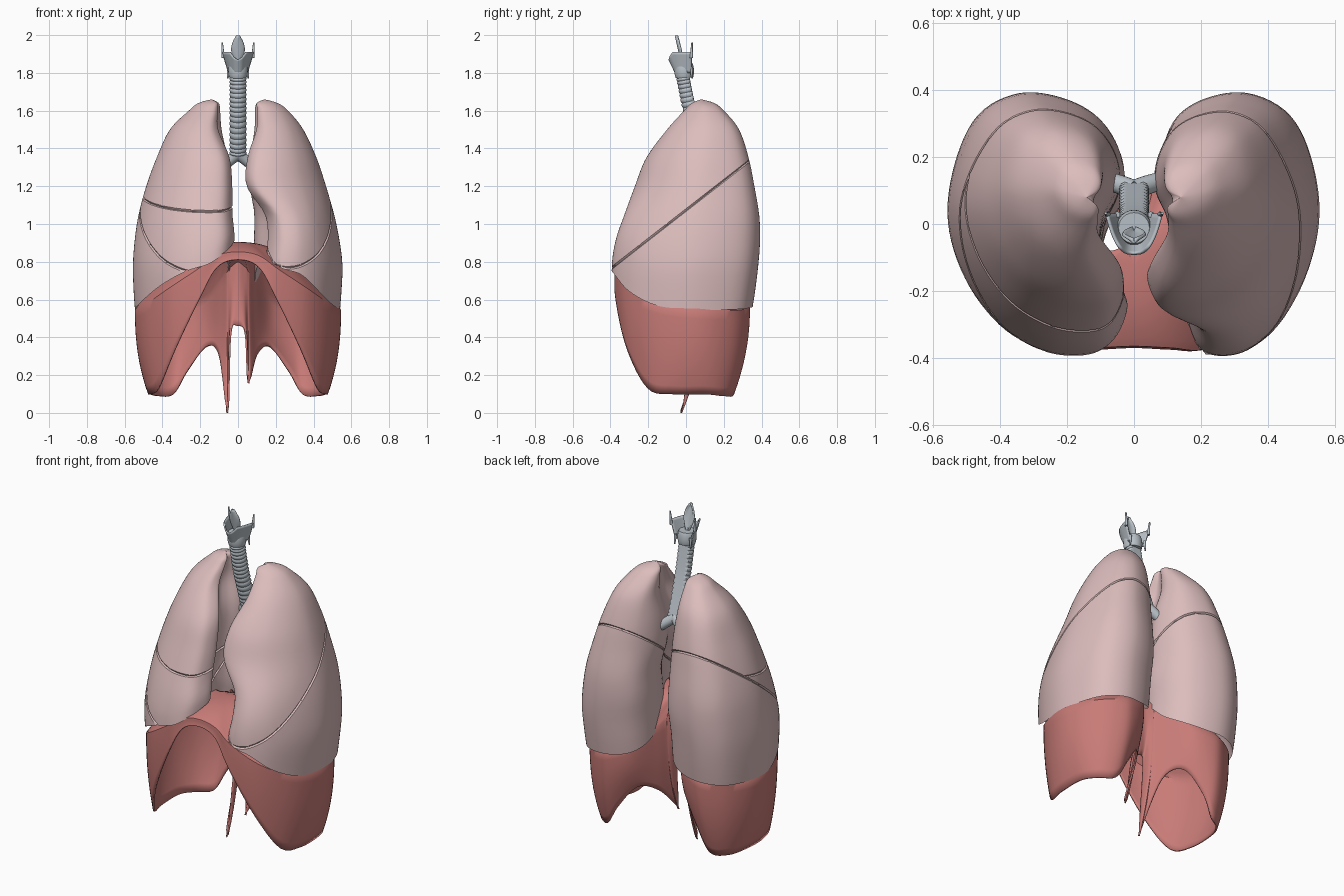
import bpy, bmesh, math
from mathutils import Vector

cube = bpy.data.objects.get("Cube")
if cube:
    bpy.data.objects.remove(cube, do_unlink=True)

def material(name, rgb):
    m = bpy.data.materials.new(name)
    m.use_nodes = True
    m.diffuse_color = (*rgb, 1)
    m.node_tree.nodes["Principled BSDF"].inputs["Base Color"].default_value = (*rgb, 1)
    return m

PINK = material("lung pink", (.72, .51, .51))
RED = material("muscle red", (.58, .2, .185))
GREY = material("cartilage grey", (.5, .55, .59))
parts = []

def spline(points, n, closed=False):
    """Smooth curve through points of any dimension, n samples per span."""
    p = [Vector(q) for q in points]
    count, out = len(p), []
    get = (lambda i: p[i % count]) if closed else (lambda i: p[max(0, min(count - 1, i))])
    for i in range(count if closed else count - 1):
        a, b, c, d = (get(i + k) for k in (-1, 0, 1, 2))
        for t in (k / n for k in range(n)):
            out.append((b * 2 + (c - a) * t + (a * 2 - b * 5 + c * 4 - d) * t * t
                        + (b * 3 - a - c * 3 + d) * t ** 3) * .5)
    return out if closed else out + [p[-1]]

def loft(rows, wrap=True):
    """Bmesh skin over rows of points; collapsed rows become poles."""
    bm = bmesh.new()
    grid = [[bm.verts.new(p) for p in row] for row in rows]
    n = len(rows[0])
    for a, b in zip(grid, grid[1:]):
        for i in range(n if wrap else n - 1):
            j = (i + 1) % n
            bm.faces.new((a[i], a[j], b[j], b[i]))
    bmesh.ops.remove_doubles(bm, verts=bm.verts, dist=1e-5)
    bmesh.ops.recalc_face_normals(bm, faces=bm.faces)
    return bm

def finish(bm, name, mat, thickness=0):
    mesh = bpy.data.meshes.new(name)
    bm.to_mesh(mesh)
    bm.free()
    mesh.materials.append(mat)
    ob = bpy.data.objects.new(name, mesh)
    bpy.context.collection.objects.link(ob)
    if thickness:
        mod = ob.modifiers.new("thickness", 'SOLIDIFY')
        mod.thickness, mod.offset = thickness, 0
    parts.append(ob)

def tube(name, path, radius, span=8, back=1, sides=24):
    """Swept cartilage tube; radius is a function of 0..1, back trims its rear."""
    pts = spline(path, span)
    rows = []
    for i, p in enumerate(pts):
        t = (pts[min(i + 1, len(pts) - 1)] - pts[max(i - 1, 0)]).normalized()
        a = t.cross(Vector((0, 1, 0))).normalized()
        b = a.cross(t)
        r = radius(i / (len(pts) - 1))
        turn = [math.tau * k / sides for k in range(sides)]
        rows.append([p + a * r * math.cos(w) + b * min(r * math.sin(w), back) for w in turn])
    finish(loft([[pts[0]] * sides] + rows + [[pts[-1]] * sides]), name, GREY)

def dome(ring, centre, steps, power):
    """Rings that close a loop of points upward to a rounded peak."""
    for s in (k / steps for k in range(1, steps + 1)):
        yield [Vector((*p.lerp(centre, s).xy, p.z + (centre.z - p.z) * (1 - (1 - s) ** power)))
               for p in ring]

# Lungs: one plan outline (inner to outer, front to back) stretched at each level
OUTLINE = [(0, .16), (.08, .04), (.22, 0), (.45, .02), (.7, .12), (.9, .3), (1, .52), (.96, .74), (.83, .92),
           (.6, 1), (.34, .98), (.13, .9), (.01, .76), (0, .6), (.11, .45), (.14, .32), (.06, .23)]
BACK_RIM = [.55, .545, .55, .56, .57, .6, .66, .77, .87]
LEFT_RIM = [.82, .79, .76, .73, .64, .57] + BACK_RIM + [.87, .85]
RIGHT_RIM = [.91, .85, .79, .75, .68, .6] + BACK_RIM + [.9, .92]
# height, front edge and back edge in y
DEPTH = [(.5, -.37, .34), (.62, -.385, .36), (.78, -.392, .38), (.92, -.37, .39), (1.05, -.325, .385),
         (1.2, -.27, .36), (1.35, -.21, .33), (1.5, -.1, .28), (1.6, -.01, .2), (1.64, .03, .15), (1.66, .08, .08)]
# inner front, inner back and outer x at the same heights
LEFT_X = [(.2, .07, .535), (.18, .06, .545), (.16, .06, .552), (.18, .05, .535), (.16, .06, .508), (.04, .08, .465),
          (.045, .08, .415), (.1, .085, .345), (.105, .085, .265), (.1, .1, .21), (.14, .14, .14)]
RIGHT_X = [(.06, .05, .54), (.05, .05, .55), (.04, .05, .555), (.015, .04, .545), (.025, .05, .525), (.025, .06, .485),
           (.04, .07, .43), (.11, .08, .36), (.11, .09, .26), (.11, .1, .21), (.14, .14, .14)]
TILT = Vector((0, -.56, .72)).normalized()
HORIZONTAL = (Vector((0, -.3, 1.07)), Vector((0, -.2, 1)).normalized())

def groove(bm, co, no, keep=lambda p: True, width=.006, depth=.008):
    """Cut a narrow valley where a fissure plane meets the surface."""
    for off in (-width, 0, width):
        faces = [f for f in bm.faces if keep(f.calc_center_median())]
        geom = set(faces)
        for f in faces:
            geom.update(f.edges, f.verts)
        bmesh.ops.bisect_plane(bm, geom=list(geom), dist=1e-5, plane_co=co + no * off, plane_no=no)
    bm.normal_update()
    valley = [v for v in bm.verts if abs((v.co - co).dot(no)) < 1e-4 and keep(v.co)]
    for v in valley:
        v.co -= v.normal * depth

def lung(name, side, rim, widths, oblique, rows=36):
    levels = spline([(*d, *w) for d, w in zip(DEPTH, widths)], 8)

    def place(u, v, z):
        a, b = next((p for p in zip(levels, levels[1:]) if z <= p[1][0]), levels[-2:])
        _, yf, yb, xf, xb, xo = a.lerp(b, max(0, min(1, (z - a[0]) / (b[0] - a[0]))))
        xi = xf + (xb - xf) * v
        return Vector((side * (xi + u * (xo - xi)), yf + v * (yb - yf), z))

    plan = spline([(*o, z) for o, z in zip(OUTLINE, rim)], 6, True)
    top = DEPTH[-1][0]
    skin = [[place(u, v, z + (top - z) * (1 - (1 - k / rows) ** 2)) for u, v, z in plan]
            for k in range(rows + 1)]
    # hollow base that sits over the diaphragm
    base = list(dome(skin[0], Vector((side * .31, 0, .96)), 9, 2.5))
    bm = loft(base[::-1] + skin)
    groove(bm, oblique, TILT)
    if side < 0:
        groove(bm, *HORIZONTAL, lambda p: (p - oblique).dot(TILT) > .006)
    finish(bm, name, PINK)

lung("left_lung", 1, LEFT_RIM, LEFT_X, Vector((0, -.39, .77)))
lung("right_lung", -1, RIGHT_RIM, RIGHT_X, Vector((0, -.39, .74)))

# Diaphragm: lower margin and shoulder outline, then a closed dome
def half_margin(tip, y):
    return [(0, -.365, .81, 0, -.36, .85), (.11, -.37, .77, .11, -.365, .83), (.2, -.37, .61, .21, -.37, .76),
            (.33, -.31, .34, .36, -.315, .66), (.42, -.2, .13, .475, -.185, .58), (.465, -.07, .1, .535, -.02, .55),
            (.465, .1, .1, .53, .12, .54), (.42, .2, .09, .46, .25, .54), (.34, .25, .1, .36, .32, .55),
            (.27, .26, .22, .28, .33, .56), (.17, .22, .35, .17, .28, .6), (.1, .12, .31, .09, .16, .7),
            (.064, y, tip, .06, .11, .74), (.052, y, tip, .05, .1, .76), (.04, .03, .42, .03, .09, .78),
            (0, .04, .46, 0, .08, .8)]

mirrored = [(-a, b, c, -d, e, f) for a, b, c, d, e, f in half_margin(.04, -.015)[-2:0:-1]]
loop = spline(half_margin(.18, 0) + mirrored, 6, True)
sheet = []
for t in (k / 10 for k in range(11)):
    ease = 1 - (1 - t) ** 2.3
    sheet.append([Vector((a + (d - a) * ease, b + (e - b) * ease, c + (f - c) * t))
                  for a, b, c, d, e, f in loop])
sheet += dome(sheet[-1], Vector((0, -.13, .9)), 20, 2.2)
muscle = loft(sheet)

# Round opening for the great vein, its rim snapped to a circle
opening, reach = Vector((-.07, -.03)), .05
inside = [f for f in muscle.faces if f.calc_center_median().z > .7
          and (f.calc_center_median().xy - opening).length < reach]
rim = {v for f in inside for v in f.verts if any(g not in inside for g in v.link_faces)}
bmesh.ops.delete(muscle, geom=inside, context='FACES')
for v in rim:
    v.co.xy = opening + (v.co.xy - opening).normalized() * reach
finish(muscle, "diaphragm", RED, .01)

# Windpipe with cartilage rings, its branches, and the voice box
fork = (0, .1, 1.37)
tube("trachea", [(0, -.01, 1.79), (0, .03, 1.6), fork],
     lambda t: .041 + .004 * abs(math.sin(math.pi * 18 * t)), span=72, back=.026)
tube("cricoid_ring", [(0, -.008, 1.775), (0, -.012, 1.85)], lambda t: .046 + .006 * math.sin(math.pi * t))
for side, label in ((1, "left"), (-1, "right")):
    tube(label + "_bronchus", [fork, (side * .05, .12, 1.33), (side * .16, .15, 1.24)], lambda t: .031 - .006 * t)
    for i, (y, z) in enumerate([(.05, 1.3), (.1, 1.2), (.18, 1.22)]):
        tube(f"{label}_branch_{i}", [(side * .08, .13, 1.3), (side * .14, y, z)], lambda t: .016, sides=12)
    for part, x, z, tip in (("upper", .078, 1.88, 1.96), ("lower", .05, 1.83, 1.77)):
        tube(f"{label}_{part}_horn", [(side * x, .028, z), (side * x * 1.08, .032, tip)],
             lambda t: .009 - .005 * t, sides=10)

shield = []
for t in (k / 8 for k in range(9)):
    front, row = -.055 - .034 * t, []
    for i in range(-12, 13):
        a = abs(i) / 12
        top = 1.87 + .04 * min(1, 3 * a)
        row.append((math.copysign((.048 + .034 * t) * a ** .6, i),
                    front + (.03 - front) * a ** 1.7, 1.8 + (top - 1.8) * t))
    shield.append(row)
finish(loft(shield, wrap=False), "thyroid_cartilage", GREY, .008)

# Leaf-shaped flap above the voice box
leaf = []
for t in (k / 12 for k in range(13)):
    w = .034 * math.sin(math.pi * (.08 + .88 * t) ** 1.2)
    leaf.append([(w * c / 4, -.02 - .035 * t + .012 * (c / 4) ** 2, 1.84 + .157 * t) for c in range(-4, 5)])
finish(loft(leaf, wrap=False), "epiglottis", GREY, .009)

# Smooth shading with crisp fissures
bpy.ops.object.select_all(action='DESELECT')
for ob in parts:
    ob.select_set(True)
bpy.context.view_layer.objects.active = parts[0]
bpy.ops.object.shade_smooth_by_angle(angle=math.radians(38))
